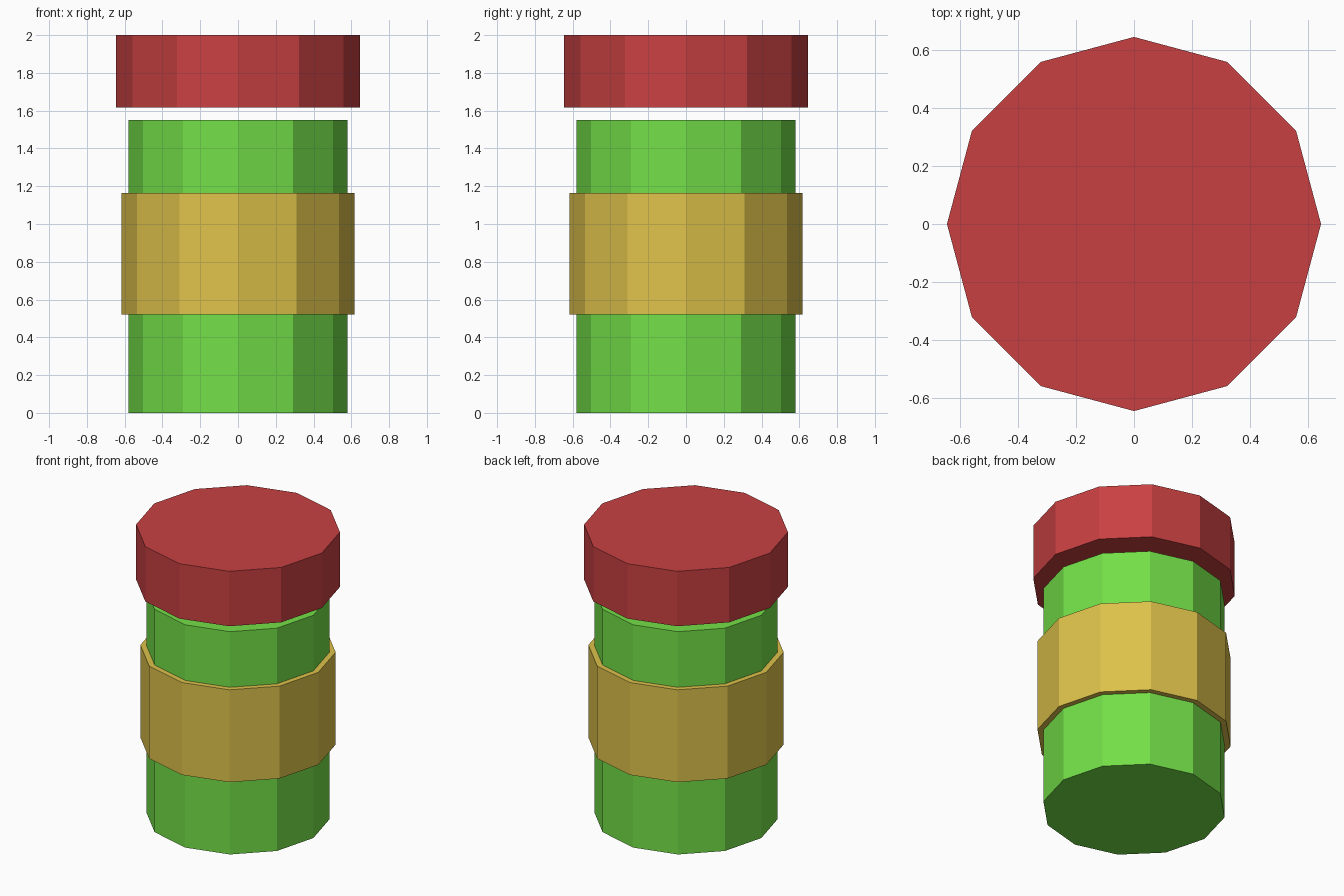
import bpy

if "Cube" in bpy.data.objects:
    bpy.data.objects.remove(bpy.data.objects["Cube"])

SIDES = 12


def material(name, rgb):
    mat = bpy.data.materials.new(name)
    mat.diffuse_color = (*rgb, 1.0)
    mat.use_nodes = True
    mat.node_tree.nodes["Principled BSDF"].inputs["Base Color"].default_value = mat.diffuse_color
    return mat


def drum(name, radius, z_low, z_high, mat):
    """Closed, flat-faced twelve-sided cylinder between two heights."""
    bpy.ops.mesh.primitive_cylinder_add(
        vertices=SIDES, radius=radius, depth=z_high - z_low,
        location=(0, 0, (z_low + z_high) / 2))
    obj = bpy.context.object
    obj.name = name
    obj.data.materials.append(mat)
    return obj


green = material("green", (0.174, 0.745, 0.065))
gold = material("gold", (0.73, 0.539, 0.069))
red = material("red", (0.578, 0.051, 0.053))

# Container body, wrapped label band, and the lid floating above
drum("body", 0.58, 0.0, 1.55, green)
drum("label_band", 0.618, 0.52, 1.163, gold)
drum("lid", 0.645, 1.618, 2.0, red)
